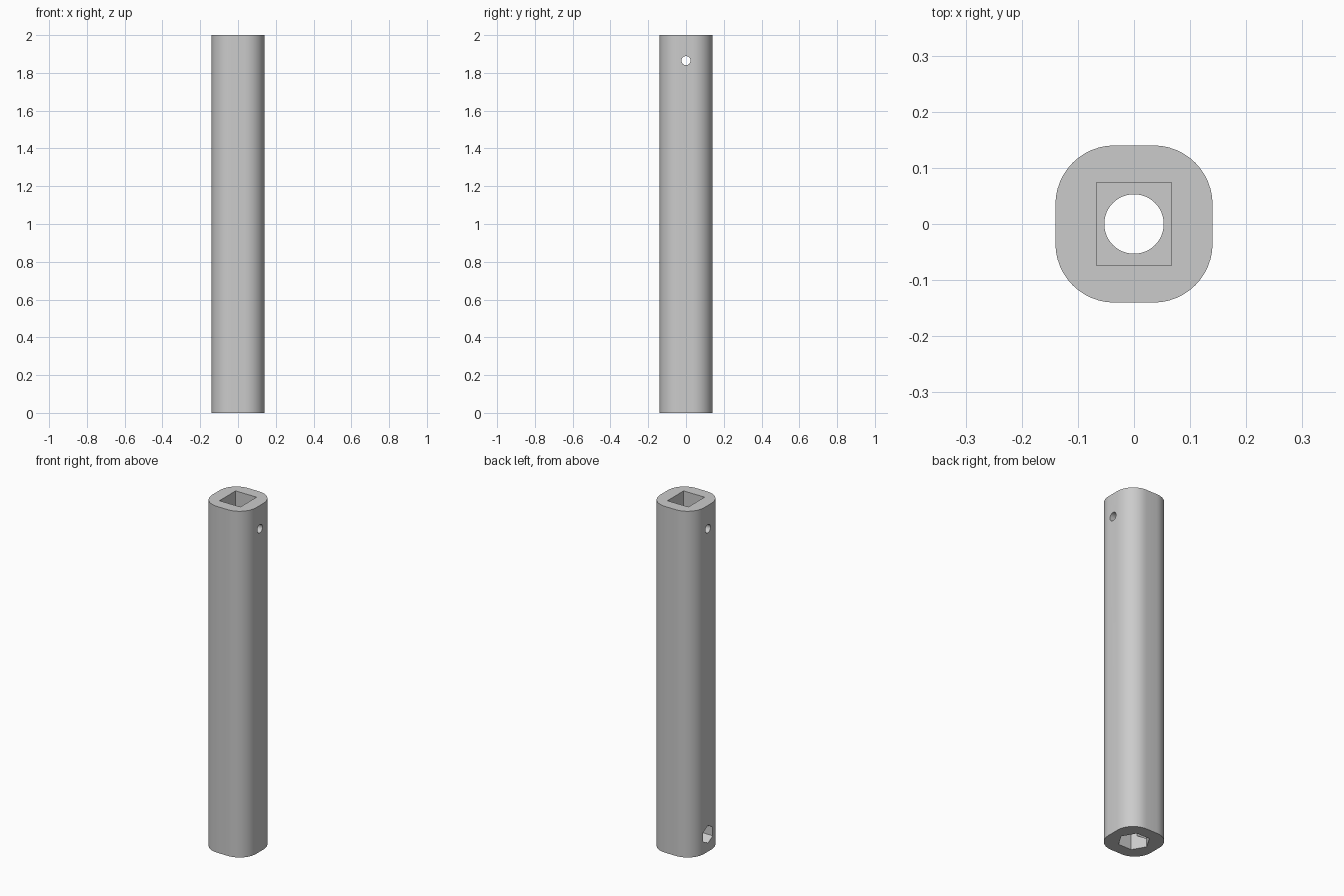
import bpy, bmesh, math
from mathutils import Matrix

cube = bpy.data.objects.get("Cube")
if cube:
    bpy.data.objects.remove(cube, do_unlink=True)

grey = bpy.data.materials.new("plain grey")
grey.use_nodes = True
colour = (0.6, 0.6, 0.6, 1)
grey.diffuse_color = colour
for node in grey.node_tree.nodes:
    if node.type == 'BSDF_PRINCIPLED':
        node.inputs["Base Color"].default_value = colour


def prism(name, profile, low, high, turn=Matrix()):
    """Extrude a closed 2D profile from low to high along z, then turn it."""
    bm = bmesh.new()
    base = bm.faces.new([bm.verts.new((x, y, low)) for x, y in profile])
    top = bmesh.ops.extrude_face_region(bm, geom=[base])["geom"]
    moved = [v for v in top if isinstance(v, bmesh.types.BMVert)]
    bmesh.ops.translate(bm, verts=moved, vec=(0, 0, high - low))
    bmesh.ops.recalc_face_normals(bm, faces=bm.faces)
    bm.transform(turn)
    mesh = bpy.data.meshes.new(name)
    bm.to_mesh(mesh)
    bm.free()
    mesh.materials.append(grey)
    obj = bpy.data.objects.new(name, mesh)
    bpy.context.collection.objects.link(obj)
    return obj


def polygon(sides, radius, start=0.0):
    angles = [start + math.tau * i / sides for i in range(sides)]
    return [(radius * math.cos(a), radius * math.sin(a)) for a in angles]


def rounded_square(half, radius, steps=12):
    points = []
    flat = half - radius
    for corner, (sx, sy) in enumerate([(1, 1), (-1, 1), (-1, -1), (1, -1)]):
        for i in range(steps + 1):
            a = (corner + i / steps) * math.pi / 2
            points.append((sx * flat + radius * math.cos(a),
                           sy * flat + radius * math.sin(a)))
    return points


def sideways(z):
    """Lay a prism along the x axis at height z."""
    return Matrix.Translation((0, 0, z)) @ Matrix.Rotation(math.pi / 2, 4, 'Y')


# Shaft with rounded corners
shaft = prism("shaft", rounded_square(0.14, 0.105), 0, 2)

# Bore, end sockets, cross pin hole and one-sided hexagonal pocket
w, d = 0.067, 0.074
cutters = [
    prism("bore_cutter", polygon(48, 0.053), -0.1, 2.1),
    prism("square_socket_cutter", [(-w, -d), (w, -d), (w, d), (-w, d)], 1.73, 2.1),
    prism("hex_socket_cutter", polygon(6, 0.084), -0.1, 0.22),
    prism("pin_hole_cutter", polygon(24, 0.024), -0.3, 0.3, sideways(1.865)),
    prism("hex_pocket_cutter", polygon(6, 0.051), -0.3, -0.02, sideways(0.1)),
]
for cutter in cutters:
    cutter.hide_render = True
    cut = shaft.modifiers.new(cutter.name, 'BOOLEAN')
    cut.operation = 'DIFFERENCE'
    cut.solver = 'EXACT'
    cut.object = cutter

# Keep the cut result and drop the cutters
bpy.context.view_layer.update()
graph = bpy.context.evaluated_depsgraph_get()
result = bpy.data.meshes.new_from_object(shaft.evaluated_get(graph))
shaft.modifiers.clear()
shaft.data = result
for cutter in cutters:
    bpy.data.objects.remove(cutter, do_unlink=True)

# Smooth round walls, sharp rims
bpy.ops.object.select_all(action='DESELECT')
shaft.select_set(True)
bpy.context.view_layer.objects.active = shaft
bpy.ops.object.shade_smooth_by_angle(angle=math.radians(30))
